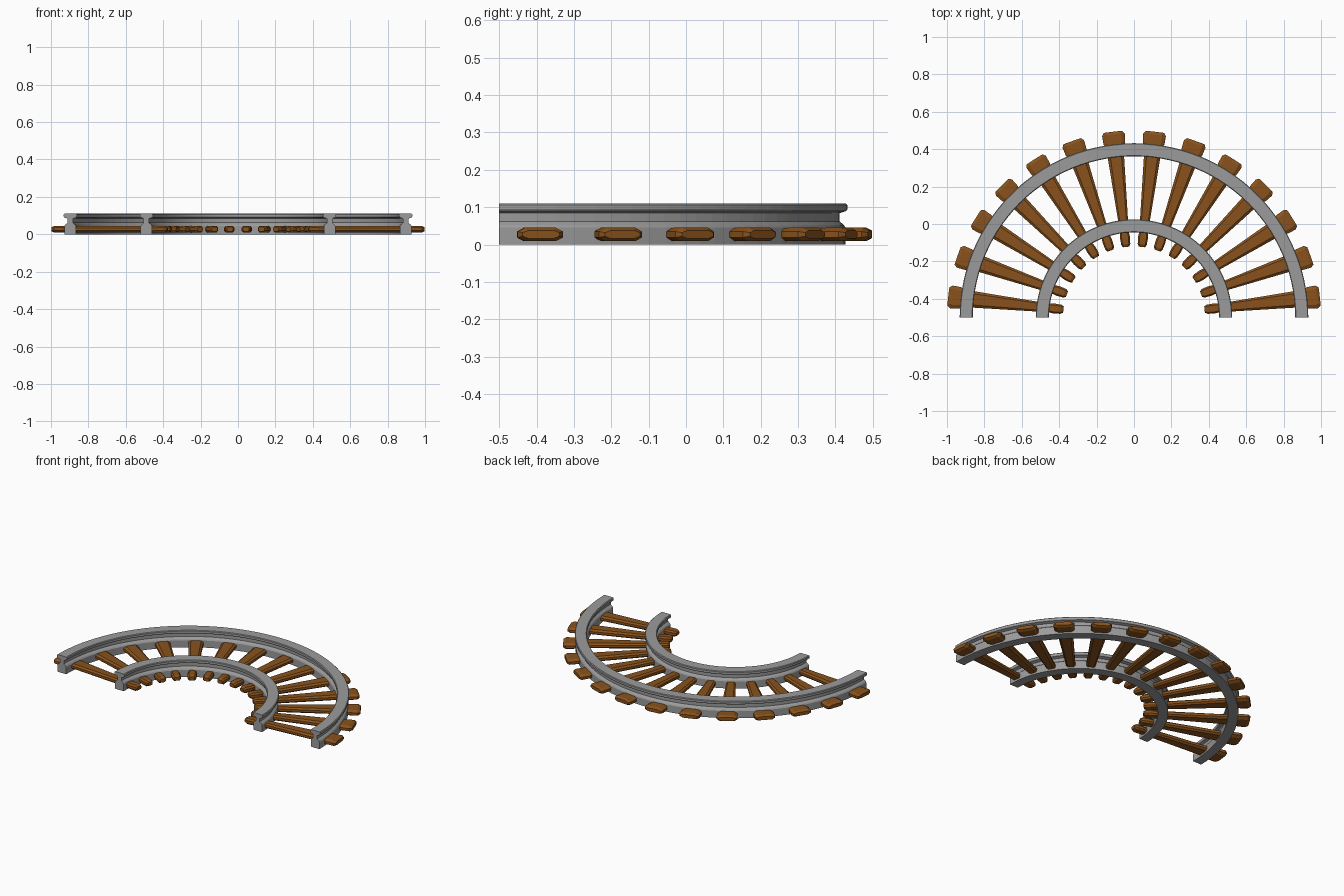
import bpy, bmesh
from math import sin, cos, pi

if "Cube" in bpy.data.objects:
    bpy.data.objects.remove(bpy.data.objects["Cube"])

CY = -0.5          # centre of the half circle
SLEEPERS = 14


def material(name, rgb):
    m = bpy.data.materials.new(name)
    m.diffuse_color = (*rgb, 1)
    m.use_nodes = True
    m.node_tree.nodes["Principled BSDF"].inputs["Base Color"].default_value = m.diffuse_color
    return m


def polar(r, a, z):
    return (r * cos(a), CY + r * sin(a), z)


def loft(name, rings, mat=None):
    """Skin closed rings of points and cap both ends."""
    bm = bmesh.new()
    vs = [[bm.verts.new(p) for p in ring] for ring in rings]
    n = len(vs[0])
    for a, b in zip(vs, vs[1:]):
        for i in range(n):
            j = (i + 1) % n
            bm.faces.new((a[i], a[j], b[j], b[i]))
    bm.faces.new(vs[0])
    bm.faces.new(vs[-1])
    bmesh.ops.recalc_face_normals(bm, faces=bm.faces)
    me = bpy.data.meshes.new(name)
    bm.to_mesh(me)
    bm.free()
    if mat:
        me.materials.append(mat)
    ob = bpy.data.objects.new(name, me)
    bpy.context.collection.objects.link(ob)
    return ob


steel = material("steel", (0.33, 0.33, 0.33))
wood = material("wood", (0.25, 0.085, 0.012))

# rails: I-beam profile swept round half a circle
half = [(0.030, 0.0), (0.030, 0.045), (0.026, 0.052), (0.014, 0.062),
        (0.014, 0.084), (0.032, 0.090), (0.035, 0.095), (0.035, 0.106), (0.031, 0.11)]
profile = half + [(-x, z) for x, z in reversed(half)]
SEG = 56
for name, radius in (("inner_rail", 0.49), ("outer_rail", 0.897)):
    loft(name, [[polar(radius + x, pi * k / SEG, z) for x, z in profile]
                for k in range(SEG + 1)], steel)

# sleepers: bevelled wedges that flare at both ends
section = [(1, 0.019), (1, 0.035), (0.68, 0.045), (-0.68, 0.045),
           (-1, 0.035), (-1, 0.019), (-0.68, 0.009), (0.68, 0.009)]
stations = [(0.38, 0.72, 0.6), (0.395, 1, 1), (0.43, 1, 1), (0.46, 0.82, 0.9),
            (0.91, 0.82, 0.9), (0.94, 1, 1), (0.985, 1, 1), (1.0, 0.8, 0.6)]
HALF_ANGLE = 0.062
for i in range(SLEEPERS):
    mid = pi * (i + 0.5) / SLEEPERS
    loft(f"sleeper_{i + 1}",
         [[polar(r, mid + u * w * HALF_ANGLE, 0.027 + (z - 0.027) * h) for u, z in section]
          for r, w, h in stations], wood)
